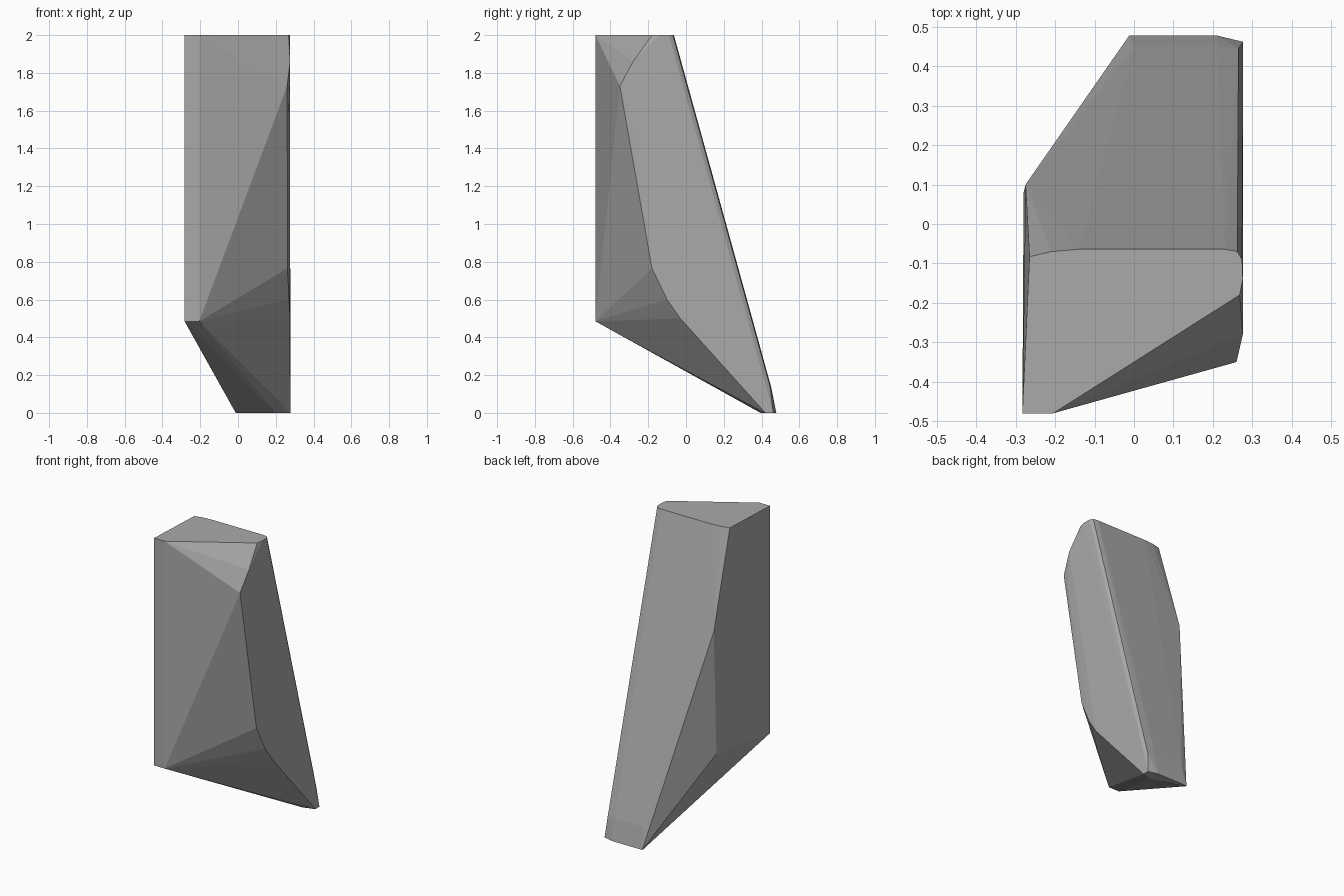
import bpy, bmesh

# Remove the default cube
cube = bpy.data.objects.get("Cube")
if cube:
    bpy.data.objects.remove(cube)

# Stone colour
stone = bpy.data.materials.new("grey stone")
stone.use_nodes = True
GREY = (0.4, 0.4, 0.4, 1)
stone.diffuse_color = GREY
stone.node_tree.nodes["Principled BSDF"].inputs["Base Color"].default_value = GREY

# Flat top outline
top = [(-.283, -.48), (-.205, -.48), (.268, -.18), (.276, -.14), (.274, -.09),
       (.262, -.07), (.23, -.064), (-.14, -.064), (-.21, -.07), (-.265, -.083)]
corners = [(x, y, 2) for x, y in top]

# Small foot outline
foot = [(-.012, .478), (.21, .478), (.277, .462), (.277, .42), (.2, .395), (-.012, .47)]
corners += [(x, y, 0) for x, y in foot]

# Bevel above the foot, lower front edge, right chipped edge, left ridge
corners += [(0, .45, .14), (.21, .45, .14), (.265, .445, .14),
            (-.283, -.48, .485), (-.205, -.48, .485),
            (.276, -.28, 1.86), (.26, -.35, 1.73), (.269, -.3, 1.63),
            (.262, -.18, .765), (.27, -.1, .6), (.276, -.03, .5),
            (-.275, .1, 1.38), (-.28, .08, .56)]

# Chipped stone shard: the convex skin around its corners
bm = bmesh.new()
for c in corners:
    bm.verts.new(c)
hull = bmesh.ops.convex_hull(bm, input=bm.verts)
loose = {v for v in hull["geom_interior"] + hull["geom_unused"]
         if isinstance(v, bmesh.types.BMVert) and not v.link_faces}
bmesh.ops.delete(bm, geom=list(loose), context='VERTS')
bmesh.ops.dissolve_limit(bm, angle_limit=.01, verts=bm.verts, edges=bm.edges)
bmesh.ops.recalc_face_normals(bm, faces=bm.faces)

mesh = bpy.data.meshes.new("stone_shard")
bm.to_mesh(mesh)
bm.free()
mesh.materials.append(stone)
shard = bpy.data.objects.new("stone_shard", mesh)
bpy.context.collection.objects.link(shard)
